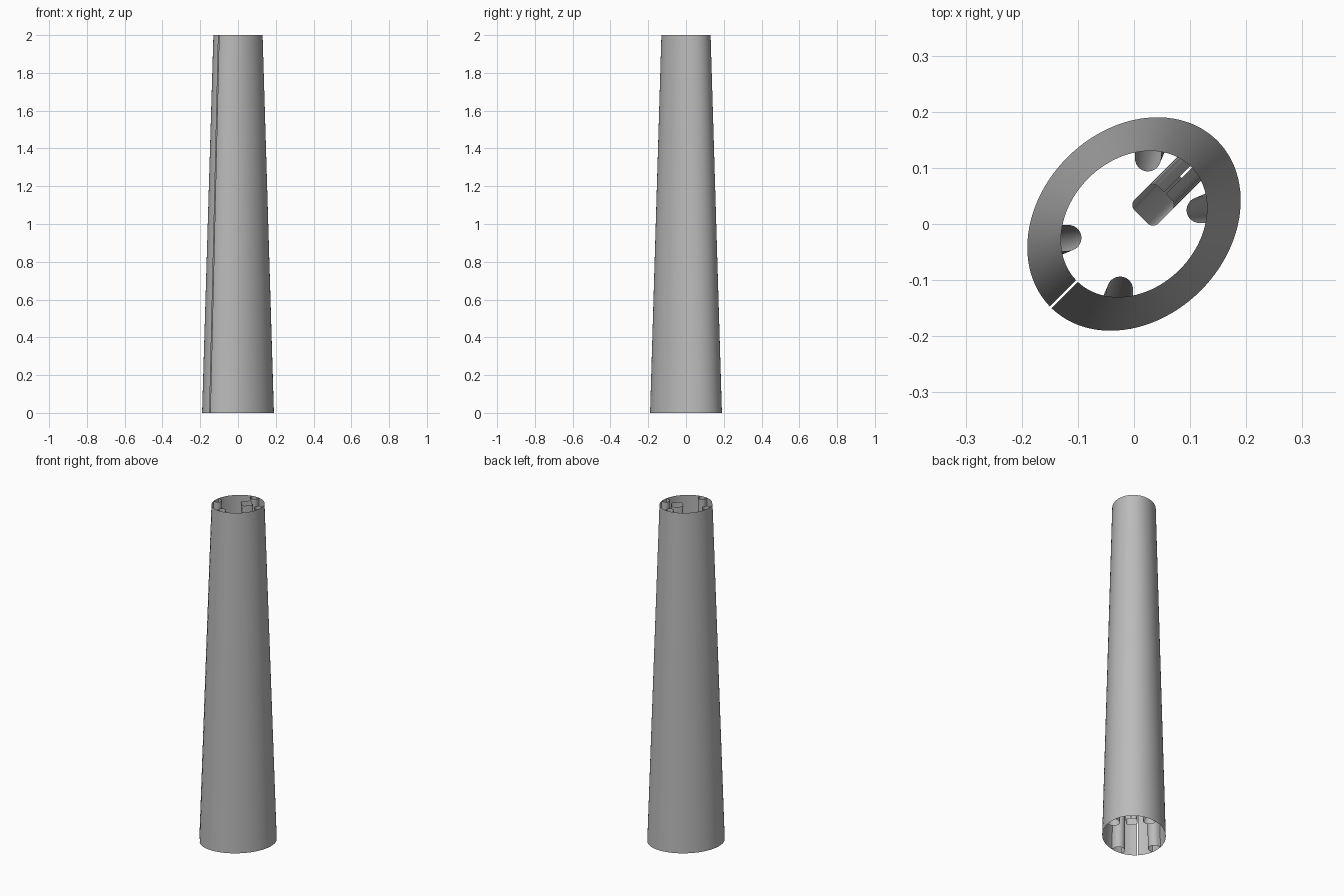
import bpy, bmesh, math
from mathutils import Vector

# Remove the default object
if "Cube" in bpy.data.objects:
    bpy.data.objects.remove(bpy.data.objects["Cube"], do_unlink=True)

HEIGHT, LEVELS = 2.0, 8
LONG, SHORT = 0.21, 0.168      # half axes of the oval at the base
TOP_SCALE = 0.685
HALF_SLIT = 0.0025

metal = bpy.data.materials.new("grey metal")
metal.use_nodes = True
colour = (0.5, 0.5, 0.5, 1)
metal.diffuse_color = colour
metal.node_tree.nodes["Principled BSDF"].inputs["Base Color"].default_value = colour


def loft(name, section):
    """Sheet through section(t), a list of (along, across) points, t from base to top."""
    bm = bmesh.new()
    rows = []
    for i in range(LEVELS + 1):
        t = i / LEVELS
        rows.append([bm.verts.new(((u - v) / math.sqrt(2), (u + v) / math.sqrt(2), t * HEIGHT))
                     for u, v in section(t)])
    for low, high in zip(rows, rows[1:]):
        for k in range(len(low) - 1):
            bm.faces.new((low[k], low[k + 1], high[k + 1], high[k]))
    mesh = bpy.data.meshes.new(name)
    bm.to_mesh(mesh)
    bm.free()
    mesh.materials.append(metal)
    obj = bpy.data.objects.new(name, mesh)
    bpy.context.collection.objects.link(obj)
    bpy.ops.object.select_all(action='DESELECT')
    obj.select_set(True)
    bpy.context.view_layer.objects.active = obj
    bpy.ops.object.shade_smooth_by_angle(angle=math.radians(40))
    return obj


def scale_at(t):
    return 1 + (TOP_SCALE - 1) * t


# Oval outer wall, open along a narrow slit
def wall_section(t):
    s = scale_at(t)
    gap = HALF_SLIT / (SHORT * s)
    start, end, n = -math.pi + gap, math.pi - gap, 96
    angles = [start + (end - start) * k / n for k in range(n + 1)]
    return [(LONG * s * math.cos(a), SHORT * s * math.sin(a)) for a in angles]


loft("outer_wall", wall_section)


# Four U-shaped channels standing against the inside of the wall
def channel_section(side_u, side_v):
    def to_wall(p, d):
        a = (d.x / LONG) ** 2 + (d.y / SHORT) ** 2
        b = p.x * d.x / LONG ** 2 + p.y * d.y / SHORT ** 2
        return a, b

    def section(t):
        s = scale_at(t)
        radius = 0.023 * s / TOP_SCALE
        centre = Vector((0.1, 0.065)) * s / TOP_SCALE
        out = Vector((1, 1)).normalized()
        side = Vector((-out.y, out.x))
        arc = [centre + radius * (side * math.cos(a) - out * math.sin(a))
               for a in (math.pi * k / 14 for k in range(15))]

        def leg(p):
            a, b = to_wall(p, out)
            c = (p.x / LONG) ** 2 + (p.y / SHORT) ** 2 - s * s
            return p + out * max(0, (-b + math.sqrt(b * b - a * c)) / a - 0.001)

        points = [leg(arc[0])] + arc + [leg(arc[-1])]
        if side_u * side_v < 0:
            points.reverse()
        return [(p.x * side_u, p.y * side_v) for p in points]
    return section


for u_name, su in (("rear", 1), ("slit", -1)):
    for v_name, sv in (("left", 1), ("right", -1)):
        loft(f"{u_name}_{v_name}_channel", channel_section(su, sv))


# Leaning rounded-square track with a slot towards the wall
def track_section(t):
    half, corner = 0.03, 0.013
    middle = 0.148 - 0.1 * t
    inner = half - corner
    points = [(half, HALF_SLIT)]
    for q, (cu, cv) in enumerate(((1, 1), (-1, 1), (-1, -1), (1, -1))):
        for k in range(7):
            a = math.pi / 2 * (q + k / 6)
            points.append((cu * inner + corner * math.cos(a), cv * inner + corner * math.sin(a)))
    points.append((half, -HALF_SLIT))
    return [(u + middle, v) for u, v in points]


loft("inner_track", track_section)
